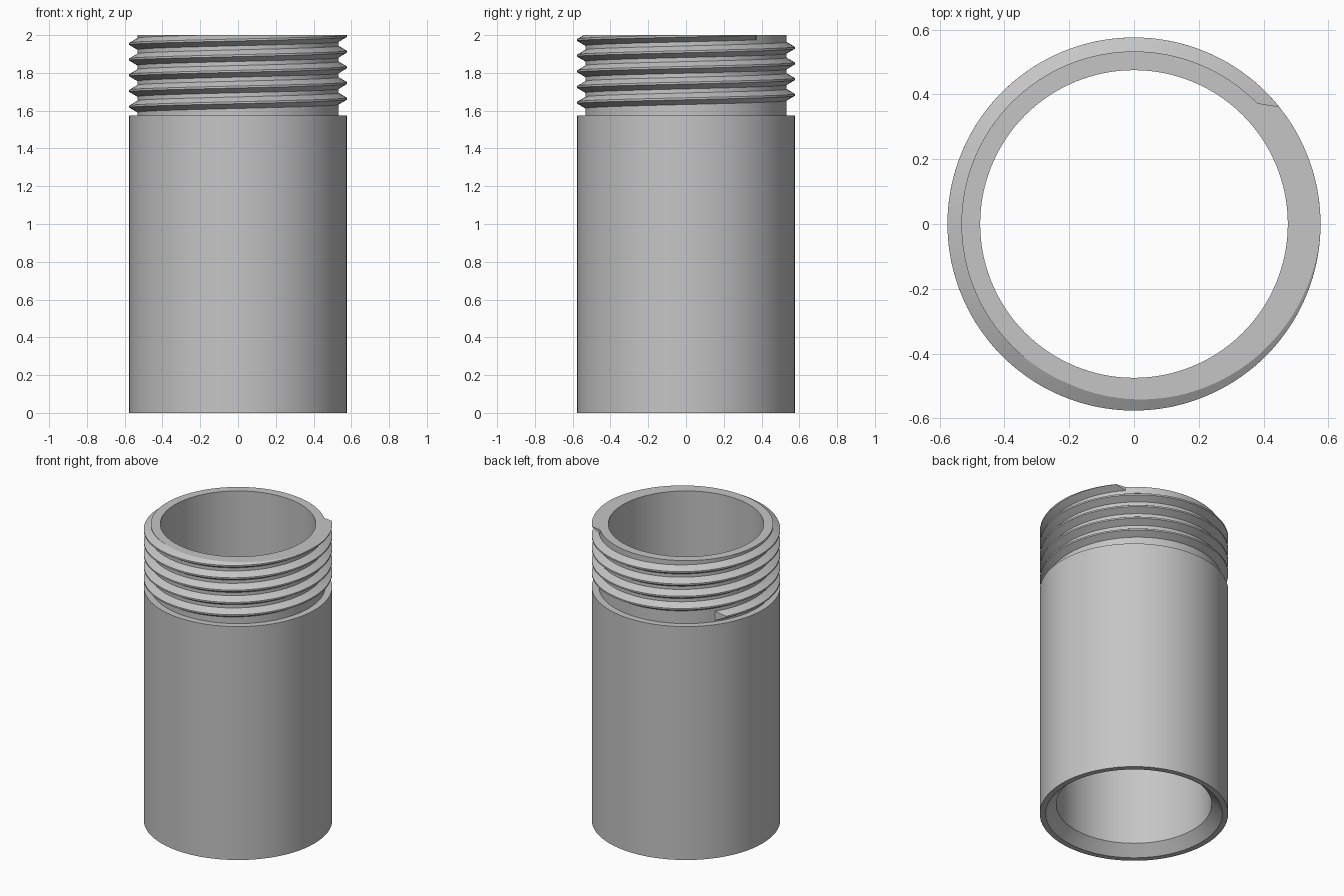
import bpy, bmesh, math

default = bpy.data.objects.get("Cube")
if default:
    bpy.data.objects.remove(default, do_unlink=True)

HEIGHT, SHOULDER = 2.0, 1.575
OUTER, CORE, BORE = 0.576, 0.533, 0.475
PITCH = 0.083
SIDES = 128

grey = bpy.data.materials.new("plain grey")
grey.use_nodes = True
grey.diffuse_color = (0.56, 0.56, 0.56, 1)
grey.node_tree.nodes["Principled BSDF"].inputs["Base Color"].default_value = (0.56, 0.56, 0.56, 1)


def skin(bm, rings, closed):
    """Join consecutive closed cross-sections with quads."""
    rows = [[bm.verts.new(p) for p in ring] for ring in rings]
    pairs = list(zip(rows, rows[1:]))
    if closed:
        pairs.append((rows[-1], rows[0]))
    else:
        bm.faces.new(rows[0])
        bm.faces.new(rows[-1])
    for a, b in pairs:
        for i in range(len(a)):
            j = (i + 1) % len(a)
            bm.faces.new((a[i], a[j], b[j], b[i]))


def finish(bm, name):
    bmesh.ops.recalc_face_normals(bm, faces=bm.faces)
    mesh = bpy.data.meshes.new(name)
    bm.to_mesh(mesh)
    bm.free()
    mesh.materials.append(grey)
    obj = bpy.data.objects.new(name, mesh)
    bpy.context.collection.objects.link(obj)
    bpy.ops.object.select_all(action="DESELECT")
    obj.select_set(True)
    bpy.context.view_layer.objects.active = obj
    bpy.ops.object.shade_smooth_by_angle(angle=math.radians(25))


def polar(r, angle, z):
    return (r * math.cos(angle), r * math.sin(angle), z)


# Tube: lathed wall with a shoulder under the neck and a chamfered lower mouth
wall = [(BORE, 0.065), (BORE, HEIGHT), (CORE, HEIGHT), (CORE, SHOULDER),
        (OUTER, SHOULDER), (OUTER, 0), (0.54, 0)]
bm = bmesh.new()
skin(bm, [[polar(r, math.tau * i / SIDES, z) for r, z in wall] for i in range(SIDES)], True)
finish(bm, "threaded_tube_body")

# Screw thread: trapezoid swept up a right-handed helix, with slanted ends
start, end = math.radians(147), math.radians(42 + 5 * 360)
start_z = 1.614
slant = math.radians(3)
crest = PITCH / 16
root = PITCH * 3 / 8
inset = 0.004
ridge = [(CORE - inset, -root - inset / 2), (OUTER, -crest),
         (OUTER, crest), (CORE - inset, root + inset / 2)]
steps = 600
rings = []
for i in range(steps + 1):
    t = i / steps
    ring = []
    for r, dz in ridge:
        lean = slant if r < OUTER else -slant
        angle = start - lean + (end - start + 2 * lean) * t
        ring.append(polar(r, angle, start_z + dz + PITCH * (angle - start) / math.tau))
    rings.append(ring)
bm = bmesh.new()
skin(bm, rings, False)

# Trim the thread flush with the rim and close the cut
cut = bmesh.ops.bisect_plane(bm, geom=bm.verts[:] + bm.edges[:] + bm.faces[:],
                             plane_co=(0, 0, HEIGHT), plane_no=(0, 0, 1), clear_outer=True)
rim = [e for e in cut["geom_cut"] if isinstance(e, bmesh.types.BMEdge)]
bmesh.ops.triangle_fill(bm, edges=rim, use_beauty=True, normal=(0, 0, 1))
finish(bm, "screw_thread")
